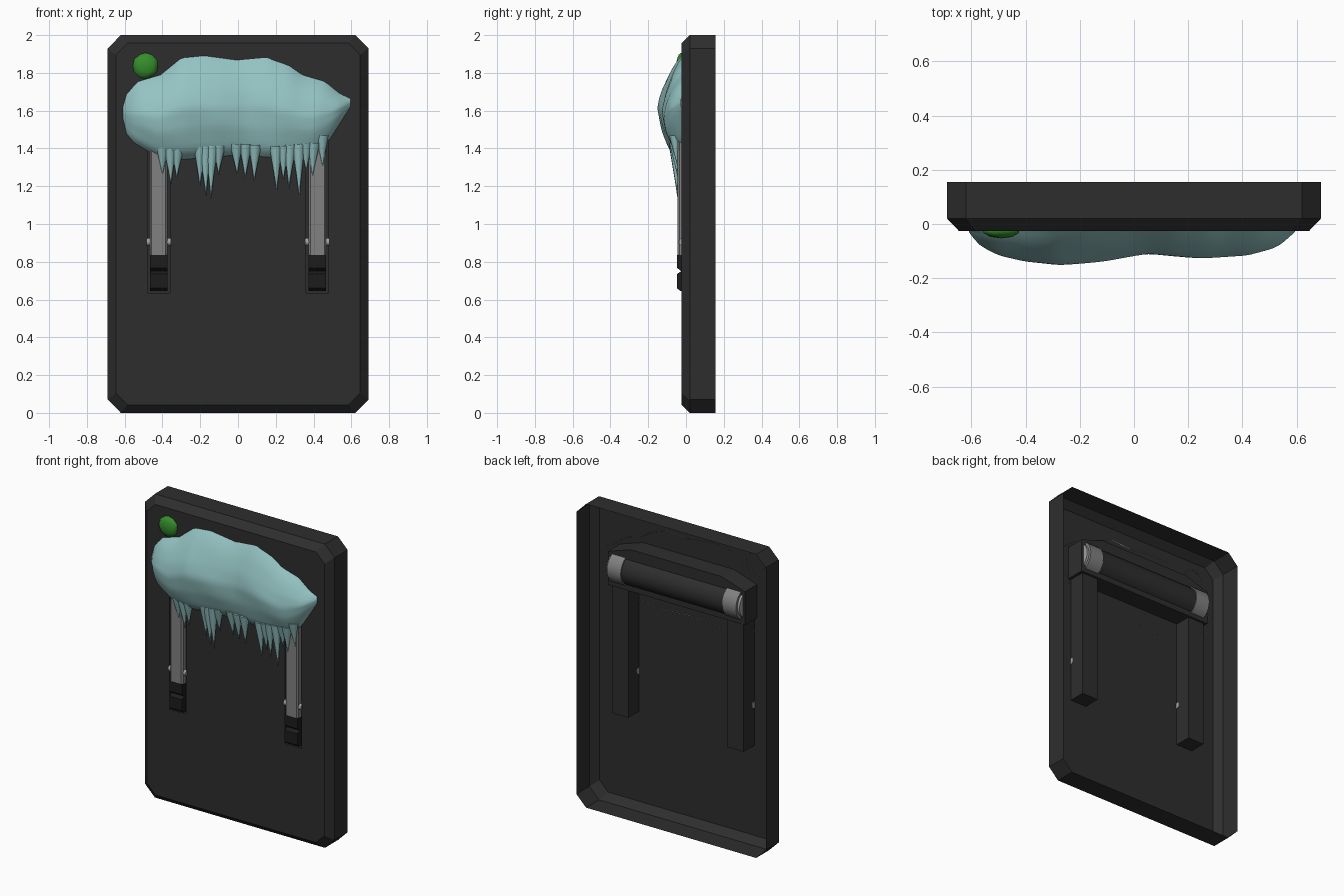
import bpy, bmesh, math
from mathutils import Matrix, Vector

if "Cube" in bpy.data.objects:
    bpy.data.objects.remove(bpy.data.objects["Cube"])


def mat(name, rgb):
    m = bpy.data.materials.new(name)
    m.diffuse_color = (*rgb, 1)
    m.use_nodes = True
    m.node_tree.nodes["Principled BSDF"].inputs["Base Color"].default_value = m.diffuse_color
    return m


DARK = mat("charcoal", (0.027, 0.027, 0.027))
BLACK = mat("near_black", (0.012, 0.012, 0.012))
GREY = mat("mid_grey", (0.22, 0.22, 0.22))
LIGHT = mat("light_grey", (0.36, 0.36, 0.36))
ICE = mat("ice_blue", (0.30, 0.55, 0.55))
GREEN = mat("green", (0.035, 0.27, 0.025))


def finish(name, bm, material, smooth=None, normals=True):
    if normals:
        bmesh.ops.recalc_face_normals(bm, faces=bm.faces)
    me = bpy.data.meshes.new(name)
    bm.to_mesh(me)
    bm.free()
    me.materials.append(material)
    ob = bpy.data.objects.new(name, me)
    bpy.context.collection.objects.link(ob)
    if smooth:
        bpy.context.view_layer.objects.active = ob
        ob.select_set(True)
        bpy.ops.object.shade_smooth_by_angle(angle=math.radians(smooth))
        ob.select_set(False)
    return ob


def loft(bm, rings, first=True, last=True):
    """Join equal-length rings of points, with optional end caps."""
    vs = [[bm.verts.new(p) for p in r] for r in rings]
    n = len(vs[0])
    for a, b in zip(vs, vs[1:]):
        for i in range(n):
            bm.faces.new((a[i], a[(i + 1) % n], b[(i + 1) % n], b[i]))
    if first:
        bm.faces.new(vs[0][::-1])
    if last:
        bm.faces.new(vs[-1])


def interp(pts, x):
    if x <= pts[0][0]:
        return pts[0][1]
    for (x0, y0), (x1, y1) in zip(pts, pts[1:]):
        if x <= x1:
            return y0 + (y1 - y0) * (x - x0) / (x1 - x0)
    return pts[-1][1]


def box(x0, x1, y0, y1, z0, z1):
    return [[(x, y, z) for x, z in ((x0, z0), (x1, z0), (x1, z1), (x0, z1))] for y in (y0, y1)]


def rod(name, x0, x1, y, z, r, material, n=24):
    bm = bmesh.new()
    ring = [(y + r * math.cos(2 * math.pi * i / n), z + r * math.sin(2 * math.pi * i / n)) for i in range(n)]
    loft(bm, [[(x, a, b) for a, b in ring] for x in (x0, x1)])
    return finish(name, bm, material, 40)


# Panel: open-backed shell with chamfered corners and bevelled front
def octagon(y, d, c):
    w, b, t = 0.69 - d, d, 2 - d
    return [(x, y, z) for x, z in ((-w + c, b), (w - c, b), (w, b + c), (w, t - c),
                                   (w - c, t), (-w + c, t), (-w, t - c), (-w, b + c))]


bm = bmesh.new()
loft(bm, [octagon(0.155, 0, 0.07), octagon(0.02, 0, 0.07), octagon(-0.025, 0.043, 0.062)], first=False)
cuts = [((x, 0, 0), (1, 0, 0)) for x in (-0.48, -0.36, 0.36, 0.48)]
cuts += [((0, 0, z), (0, 0, 1)) for z in (0.635, 1.6)]
for co, no in cuts:
    front = [f for f in bm.faces if all(v.co.y < -0.02 for v in f.verts)]
    geom = front + list({e for f in front for e in f.edges}) + list({v for f in front for v in f.verts})
    bmesh.ops.bisect_plane(bm, geom=geom, plane_co=co, plane_no=no)
bmesh.ops.recalc_face_normals(bm, faces=bm.faces)
slots = []
for f in bm.faces:
    c = f.calc_center_median()
    if c.y < -0.024 and 0.36 < abs(c.x) < 0.48 and 0.635 < c.z < 1.6:
        slots.append(f)
bmesh.ops.delete(bm, geom=slots, context='FACES')
panel = finish("panel", bm, DARK, normals=False)

# Rear housing with a raised middle
bm = bmesh.new()
outline = [(-0.5, 1.48), (0.5, 1.48), (0.5, 1.70), (0.33, 1.755), (-0.33, 1.755), (-0.5, 1.70)]
loft(bm, [[(x, y, z) for x, z in outline] for y in (-0.025, 0.1)], first=False)
finish("rear_housing", bm, DARK)

# Hinge roller between the two arms
rod("hinge_roller", -0.37, 0.37, 0.045, 1.6, 0.1, DARK, 32)

for side, s in (("left", -1), ("right", 1)):
    cx = 0.42 * s
    # Slot recess behind the panel
    bm = bmesh.new()
    loft(bm, box(cx - 0.06, cx + 0.06, -0.025, 0.085, 0.635, 1.5), first=False)
    finish(side + "_slot_recess", bm, DARK)
    # Arm with bevelled front edges
    bm = bmesh.new()
    prof = [(-0.047, 0.06), (-0.047, -0.035), (-0.037, -0.046), (0.037, -0.046), (0.047, -0.035), (0.047, 0.06)]
    loft(bm, [[(cx + x, y, z) for x, y in prof] for z in (0.835, 1.6)])
    finish(side + "_arm", bm, GREY)
    # Notched arm tip
    bm = bmesh.new()
    prof = [(0.06, 0.645), (-0.03, 0.645), (-0.048, 0.66), (-0.048, 0.735), (-0.025, 0.75),
            (-0.048, 0.768), (-0.048, 0.835), (0.06, 0.835)]
    loft(bm, [[(cx + x, y, z) for y, z in prof] for x in (-0.046, 0.046)])
    finish(side + "_arm_tip", bm, BLACK)
    # Pivot pin, hinge collar and its end cap
    rod(side + "_pin", cx - 0.064, cx + 0.064, -0.018, 0.905, 0.02, LIGHT, 12)
    rod(side + "_hinge_collar", cx - 0.05, cx + 0.05, 0.045, 1.6, 0.107, GREY, 32)
    rod(side + "_collar_cap", cx - 0.01, cx + s * 0.065, 0.045, 1.6, 0.09, LIGHT, 32)

# Green button: shallow dome
bm = bmesh.new()
bmesh.ops.create_icosphere(bm, subdivisions=2, radius=1)
bmesh.ops.bisect_plane(bm, geom=bm.verts[:] + bm.edges[:] + bm.faces[:], plane_co=(0, 0, 0),
                       plane_no=(0, 1, 0), clear_outer=True)
bmesh.ops.transform(bm, matrix=Matrix.Translation((-0.49, -0.024, 1.838)) @ Matrix.Diagonal((0.069, 0.029, 0.069, 1)),
                    verts=bm.verts)
finish("green_button", bm, GREEN, 60)

# Ice mass: a bulging sheet between an upper and a lower outline
top = [(-0.61, 1.62), (-0.59, 1.69), (-0.53, 1.755), (-0.41, 1.79), (-0.3, 1.88), (-0.18, 1.892), (0, 1.868),
       (0.15, 1.882), (0.27, 1.84), (0.34, 1.79), (0.46, 1.755), (0.54, 1.69), (0.595, 1.665)]
low = [(-0.61, 1.56), (-0.6, 1.49), (-0.55, 1.43), (-0.42, 1.35), (-0.3, 1.34), (0, 1.365),
       (0.2, 1.35), (0.4, 1.37), (0.48, 1.44), (0.595, 1.62)]
depth = [(-0.61, 0.005), (-0.58, 0.05), (-0.5, 0.095), (-0.4, 0.122), (-0.28, 0.133), (-0.1, 0.115),
         (0.05, 0.088), (0.25, 0.102), (0.42, 0.097), (0.53, 0.065), (0.595, 0.005)]
bulge = [(0, 0), (0.03, 0.3), (0.1, 0.5), (0.3, 0.85), (0.5, 1), (0.67, 0.82), (0.85, 0.48), (0.95, 0.2), (1, 0)]
bm = bmesh.new()
NX, NT = 60, 24
grid = []
for i in range(NX + 1):
    x = -0.61 + 1.205 * i / NX
    z0, z1 = interp(low, x), interp(top, x)
    col = []
    for j in range(NT + 1):
        t = j / NT
        lump = 1 + 0.04 * math.sin(11 * x + 5 * t) * math.sin(7 * t + 4 * x)
        col.append(bm.verts.new((x, -0.024 - interp(depth, x) * interp(bulge, t) * lump, z0 + (z1 - z0) * t)))
    grid.append(col)
for a, b in zip(grid, grid[1:]):
    for j in range(NT):
        bm.faces.new((a[j], b[j], b[j + 1], a[j + 1]))
inner = [v for v in bm.verts if not v.is_boundary]
for _ in range(3):
    bmesh.ops.smooth_vert(bm, verts=inner, factor=0.5, use_axis_x=True, use_axis_y=True, use_axis_z=True)
finish("ice_mass", bm, ICE, 80, normals=False)

# Icicles: x position and tip height
tips = [(-0.40, 1.26), (-0.36, 1.21), (-0.32, 1.24), (-0.20, 1.20), (-0.175, 1.15), (-0.14, 1.135),
        (-0.10, 1.26), (-0.01, 1.26), (0.04, 1.24), (0.09, 1.225), (0.2, 1.17), (0.24, 1.23),
        (0.275, 1.19), (0.32, 1.14), (0.36, 1.28), (0.40, 1.25), (0.445, 1.30)]
bm = bmesh.new()
for k, (x, zt) in enumerate(tips):
    zb = interp(low, x) + 0.06
    rings = []
    for t, r in ((0, 0.034), (0.3, 0.024), (0.6, 0.013), (1, 0.001)):
        y = -0.062 + 0.018 * t
        rings.append([(x + r * math.cos(a) + 0.006 * t * math.sin(k * 2), y + 0.8 * r * math.sin(a), zb + (zt - zb) * t)
                      for a in (2 * math.pi * i / 8 for i in range(8))])
    loft(bm, rings)
finish("icicles", bm, ICE, 60)
